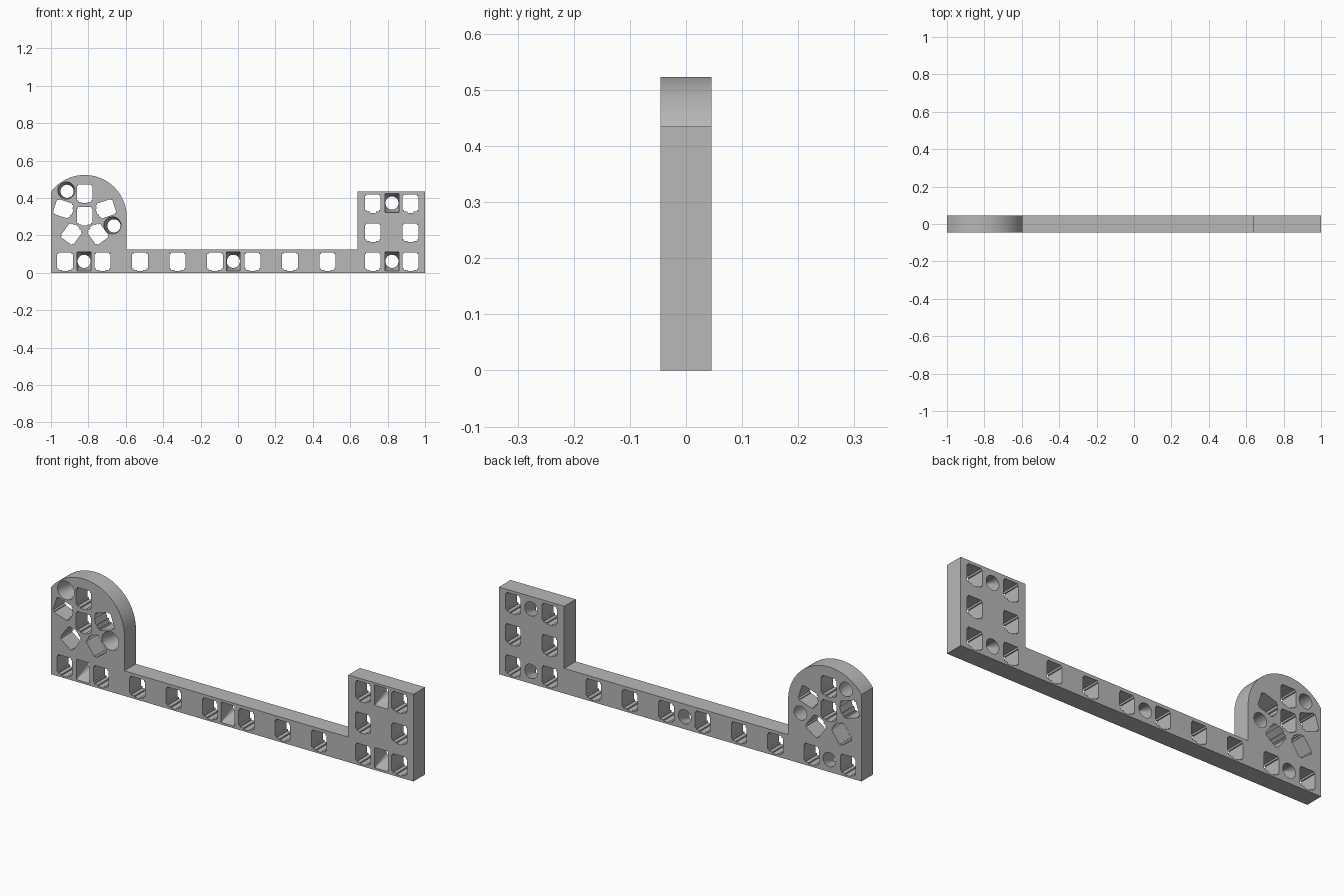
import bpy, bmesh
from math import sin, cos, pi, radians
from mathutils import Vector, Matrix

cube = bpy.data.objects.get("Cube")
if cube:
    bpy.data.objects.remove(cube, do_unlink=True)

HALF = 0.0455          # half thickness of the plate
ROW = 0.0615           # height of the lowest row of holes
HUB = (-0.82, 0.305)   # middle of the ring of holes

grey = bpy.data.materials.new("plain grey")
grey.use_nodes = True
colour = (0.48, 0.48, 0.48, 1)
grey.diffuse_color = colour
grey.node_tree.nodes["Principled BSDF"].inputs["Base Color"].default_value = colour


def prism(bm, points, half):
    """Extrude an x-z outline symmetrically along y."""
    face = bm.faces.new([bm.verts.new((x, -half, z)) for x, z in points])
    moved = bmesh.ops.extrude_face_region(bm, geom=[face])["geom"]
    verts = [v for v in moved if isinstance(v, bmesh.types.BMVert)]
    bmesh.ops.translate(bm, verts=verts, vec=(0, 2 * half, 0))


def finish(bm, name, cutter=False):
    bmesh.ops.recalc_face_normals(bm, faces=bm.faces[:])
    mesh = bpy.data.meshes.new(name)
    bm.to_mesh(mesh)
    bm.free()
    mesh.materials.append(grey)
    obj = bpy.data.objects.new(name, mesh)
    bpy.context.collection.objects.link(obj)
    obj.hide_render = cutter
    return obj


def circle(x, z, r, y, n=32):
    return [(x + r * cos(2 * pi * i / n), y, z + r * sin(2 * pi * i / n)) for i in range(n)]


def funnel(bm, front, back):
    """Tapered hole between a front ring and a back ring."""
    verts = [bm.verts.new(p) for p in front + back]
    bmesh.ops.convex_hull(bm, input=verts)


# Plate: round head, long bar, square end
R, CZ = 0.225, 0.298
start, count = radians(143.1), 48
arc = [(HUB[0] + R * cos(start * i / count), CZ + R * sin(start * i / count))
       for i in range(count + 1)]
bm = bmesh.new()
prism(bm, [(-1, 0), (1, 0), (1, 0.435), (0.64, 0.435), (0.64, 0.125), (-0.595, 0.125)] + arc, HALF)
plate = finish(bm, "plate")

# Notched square holes
half_outline = [(0.016, -0.053), (0.016, -0.046), (0.034, -0.046), (0.034, -0.038),
                (0.042, -0.038), (0.042, 0.038), (0.036, 0.038), (0.036, 0.047)]
outline = half_outline + [(-x, z) for x, z in reversed(half_outline)]
places = [(-0.925 + 0.2005 * i, ROW, 0) for i in range(8)]
places += [(x, z, 0) for x in (0.721, 0.922) for z in (ROW, 0.217, 0.373)]
places.append((*HUB, 0))
for k in range(5):
    a = 2 * pi * k / 5
    places.append((HUB[0] - 0.12 * sin(a), HUB[1] + 0.12 * cos(a), a))
bm = bmesh.new()
for x, z, a in places:
    turn = Matrix.Rotation(a, 2)
    spun = [turn @ Vector(p) for p in outline]
    prism(bm, [(x + p.x, z + p.y) for p in spun], HALF + 0.02)
square_cutter = finish(bm, "square_hole_cutter", True)

# Funnels: rectangle in front, circle behind
Y = HALF + 0.001
bm = bmesh.new()
for x, z in [(-0.823, ROW), (-0.025, ROW), (0.823, ROW), (0.823, 0.373)]:
    rect = [(x + sx * 0.037, -Y, z + sz * 0.051) for sx in (-1, 1) for sz in (-1, 1)]
    funnel(bm, rect, circle(x, z, 0.035, Y))
# Round funnels in the head, widened towards the front
for x, z, dx, dz in [(-0.914, 0.436, -0.004, 0.004), (-0.663, 0.251, -0.009, 0.003)]:
    funnel(bm, circle(x + dx, z + dz, 0.046, -Y), circle(x, z, 0.035, Y))
funnel_cutter = finish(bm, "funnel_cutter", True)

# Cut the holes, then keep only the finished plate
for cutter in (square_cutter, funnel_cutter):
    mod = plate.modifiers.new(cutter.name, "BOOLEAN")
    mod.operation = "DIFFERENCE"
    mod.solver = "EXACT"
    mod.object = cutter
bpy.context.view_layer.objects.active = plate
plate.select_set(True)
for mod in list(plate.modifiers):
    bpy.ops.object.modifier_apply(modifier=mod.name)
for cutter in (square_cutter, funnel_cutter):
    bpy.data.objects.remove(cutter, do_unlink=True)
bpy.ops.object.shade_smooth_by_angle(angle=radians(25))
